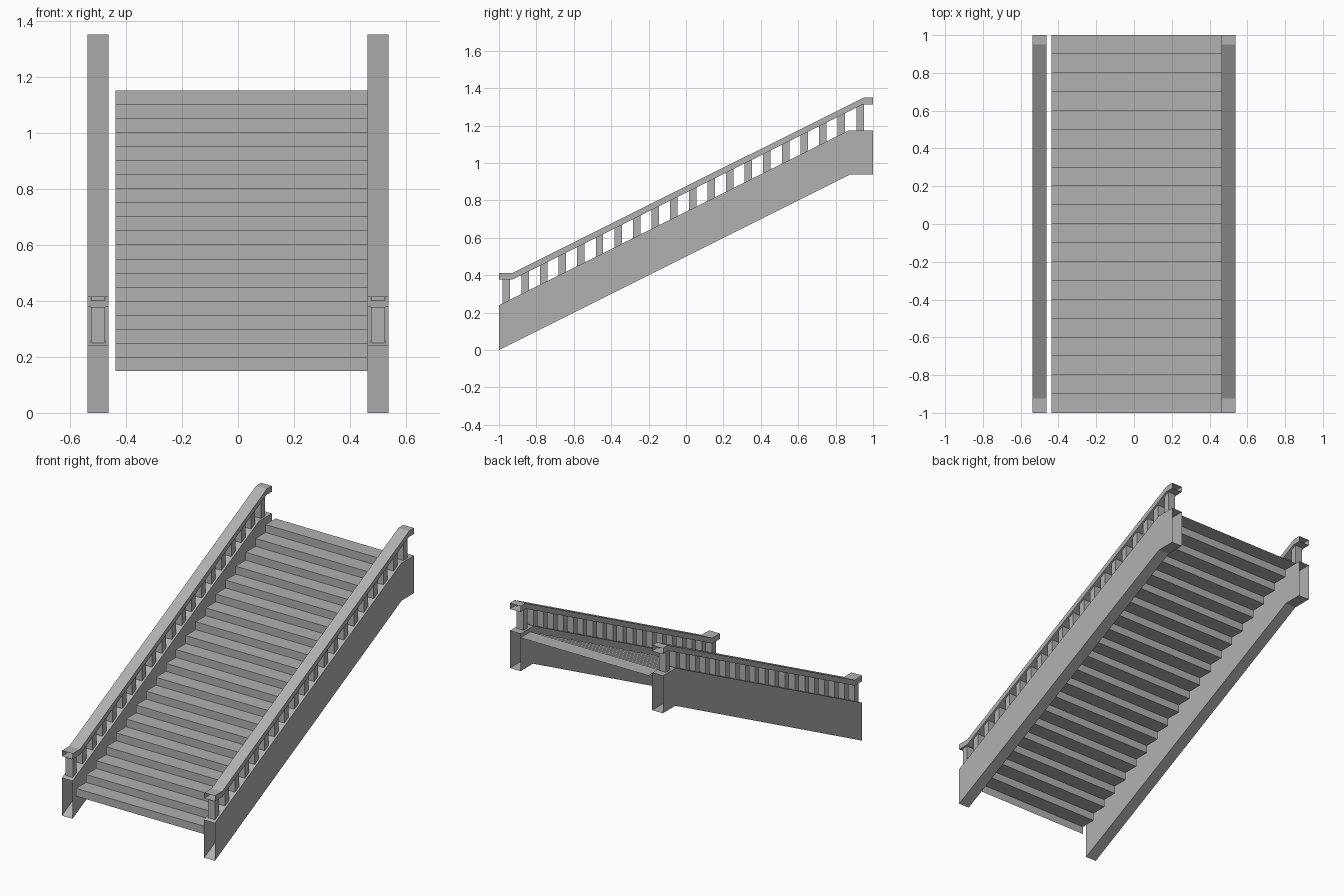
import bpy, bmesh

if "Cube" in bpy.data.objects:
    bpy.data.objects.remove(bpy.data.objects["Cube"])

STEPS = 20
RAIL_X, RAIL_HALF = 0.5, 0.0375

# Dark grey shared by all parts
grey = bpy.data.materials.new("dark_grey")
grey.diffuse_color = (0.44, 0.44, 0.44, 1)
grey.use_nodes = True
grey.node_tree.nodes["Principled BSDF"].inputs["Base Color"].default_value = grey.diffuse_color


def finish(name, bm):
    mesh = bpy.data.meshes.new(name)
    bm.to_mesh(mesh)
    bm.free()
    mesh.materials.append(grey)
    obj = bpy.data.objects.new(name, mesh)
    bpy.context.collection.objects.link(obj)
    return obj


def sheet(bm, path, x0, x1):
    """Sweep an open (y, z) path across x."""
    a = [bm.verts.new((x0, y, z)) for y, z in path]
    b = [bm.verts.new((x1, y, z)) for y, z in path]
    for i in range(len(path) - 1):
        bm.faces.new((a[i], b[i], b[i + 1], a[i + 1]))
    return a, b


def open_tube(name, lower, upper, x):
    """Rectangular hollow beam with open front and back ends."""
    bm = bmesh.new()
    la, lb = sheet(bm, lower, x - RAIL_HALF, x + RAIL_HALF)
    ua, ub = sheet(bm, upper, x - RAIL_HALF, x + RAIL_HALF)
    for lo, up in ((la, ua), (lb, ub)):
        for i in range(len(lo) - 1):
            bm.faces.new((lo[i], lo[i + 1], up[i + 1], up[i]))
    bmesh.ops.recalc_face_normals(bm, faces=bm.faces)
    # Each beam should face outward: the top faces point up
    top = max(bm.faces, key=lambda f: f.calc_center_median().z)
    if top.normal.z < 0:
        bmesh.ops.reverse_faces(bm, faces=bm.faces)
    return finish(name, bm)


def stringer_top(y):
    return min(0.24 + 0.5 * (y + 1), 1.175)


def rail_bottom(y):
    return min(max(0.378 + 0.5 * (y + 0.925), 0.378), 1.313)


# Stair flight: a thin zigzag of risers and treads
path = [(-1, 0.15)]
for i in range(STEPS):
    y, z = -1 + 0.1 * i, 0.2 + 0.05 * i
    path += [(y, z), (y + 0.1, z)]
bm = bmesh.new()
sheet(bm, path, -0.4375, RAIL_X - RAIL_HALF)
finish("stair_steps", bm)

for side, x in (("left", -RAIL_X), ("right", RAIL_X)):
    # Side stringer
    open_tube(side + "_stringer",
              [(-1, 0), (0.875, 0.9375), (1, 0.9375)],
              [(-1, 0.24), (0.87, 1.175), (1, 1.175)], x)
    # Handrail with level ends
    open_tube(side + "_handrail",
              [(-1, 0.378), (-0.925, 0.378), (0.945, 1.313), (1, 1.313)],
              [(-1, 0.413), (-0.925, 0.413), (0.95, 1.35), (1, 1.35)], x)
    # Balusters, one per step
    bm = bmesh.new()
    for i in range(STEPS):
        y = -0.96 + 0.0995 * i
        z0, z1 = stringer_top(y - 0.02), rail_bottom(y + 0.02)
        cube = bmesh.ops.create_cube(bm, size=1)["verts"]
        bmesh.ops.scale(bm, vec=(0.05, 0.04, z1 - z0), verts=cube)
        bmesh.ops.translate(bm, vec=(x, y, (z0 + z1) / 2), verts=cube)
    finish(side + "_balusters", bm)
